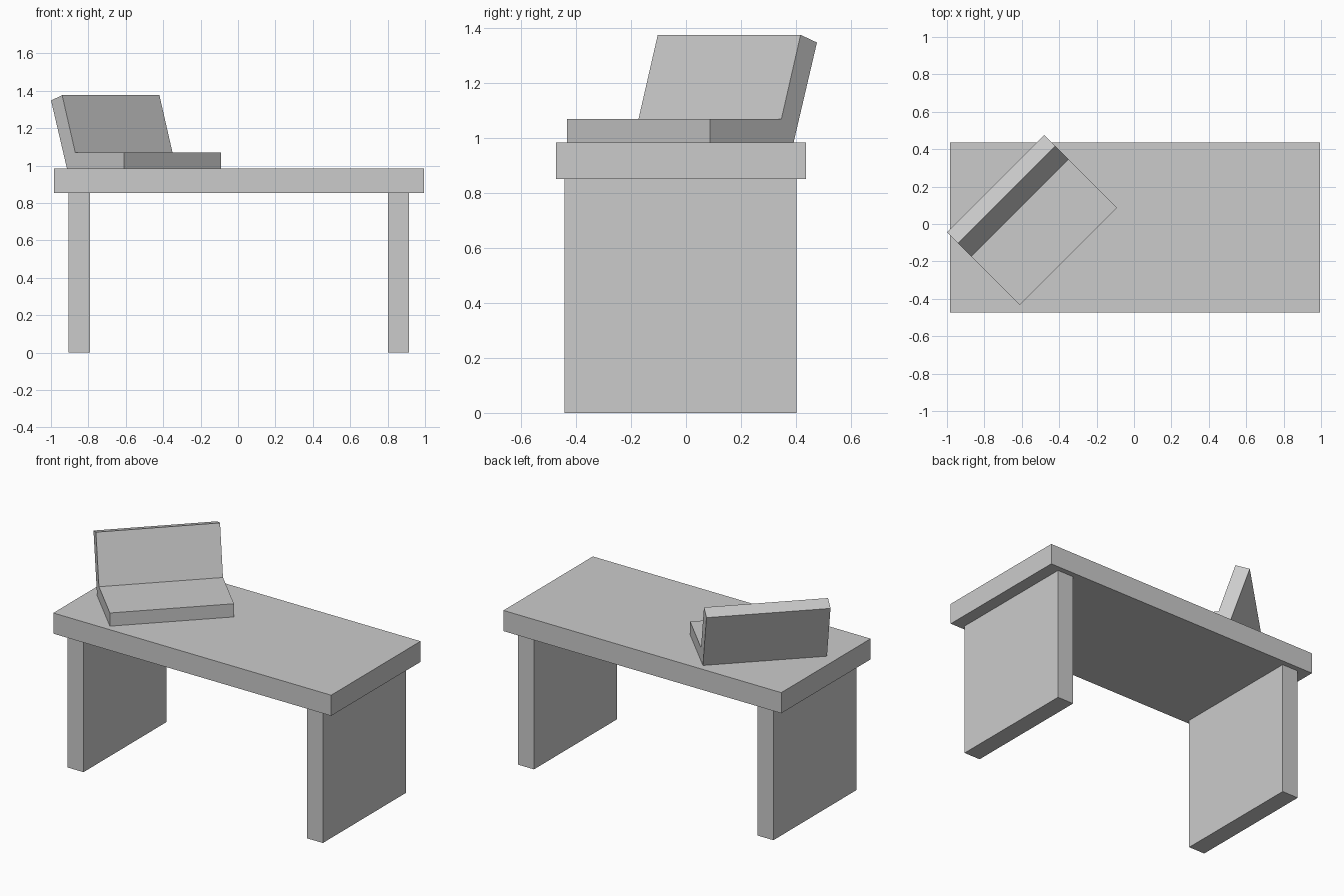
import bpy
from mathutils import Matrix, Vector
from math import sqrt

cube = bpy.data.objects.get("Cube")
if cube:
    bpy.data.objects.remove(cube, do_unlink=True)

GREY = (0.6, 0.6, 0.6, 1)
grey = bpy.data.materials.new("plain grey")
grey.use_nodes = True
grey.diffuse_color = GREY
grey.node_tree.nodes["Principled BSDF"].inputs["Base Color"].default_value = GREY


def prism(name, profile, width, matrix=Matrix()):
    """Extrude a (y, z) profile from x = 0 to x = width, then place it."""
    n = len(profile)
    verts = [matrix @ Vector((x, y, z)) for x in (0, width) for y, z in profile]
    faces = [tuple(reversed(range(n))), tuple(range(n, 2 * n))]
    faces += [(i, (i + 1) % n, (i + 1) % n + n, i + n) for i in range(n)]
    mesh = bpy.data.meshes.new(name)
    mesh.from_pydata(verts, [], faces)
    mesh.materials.append(grey)
    obj = bpy.data.objects.new(name, mesh)
    bpy.context.collection.objects.link(obj)
    return obj


def box(name, x0, x1, y0, y1, z0, z1):
    outline = [(y0, z0), (y1, z0), (y1, z1), (y0, z1)]
    return prism(name, outline, x1 - x0, Matrix.Translation((x0, 0, 0)))


# Table: slab top on two panel legs
TOP_Z, UNDER_Z = 0.985, 0.852
box("table_top", -0.985, 0.995, -0.473, 0.437, UNDER_Z, TOP_Z)
for side, x in (("right", -0.905), ("left", 0.801)):
    box(side + "_leg_panel", x, x + 0.114, -0.443, 0.403, 0, UNDER_Z)

# Open laptop: side profile with tilted screen, turned 45 degrees on the table
laptop_profile = [(0, 0), (0.431, 0), (0.551, 0.363), (0.467, 0.391),
                  (0.368, 0.085), (0, 0.085)]
turn = Matrix.Rotation(0.25 * 3.14159265, 4, "Z")
prism("laptop", laptop_profile, 0.52 * sqrt(2),
      Matrix.Translation((-0.61, -0.433, TOP_Z)) @ turn)
